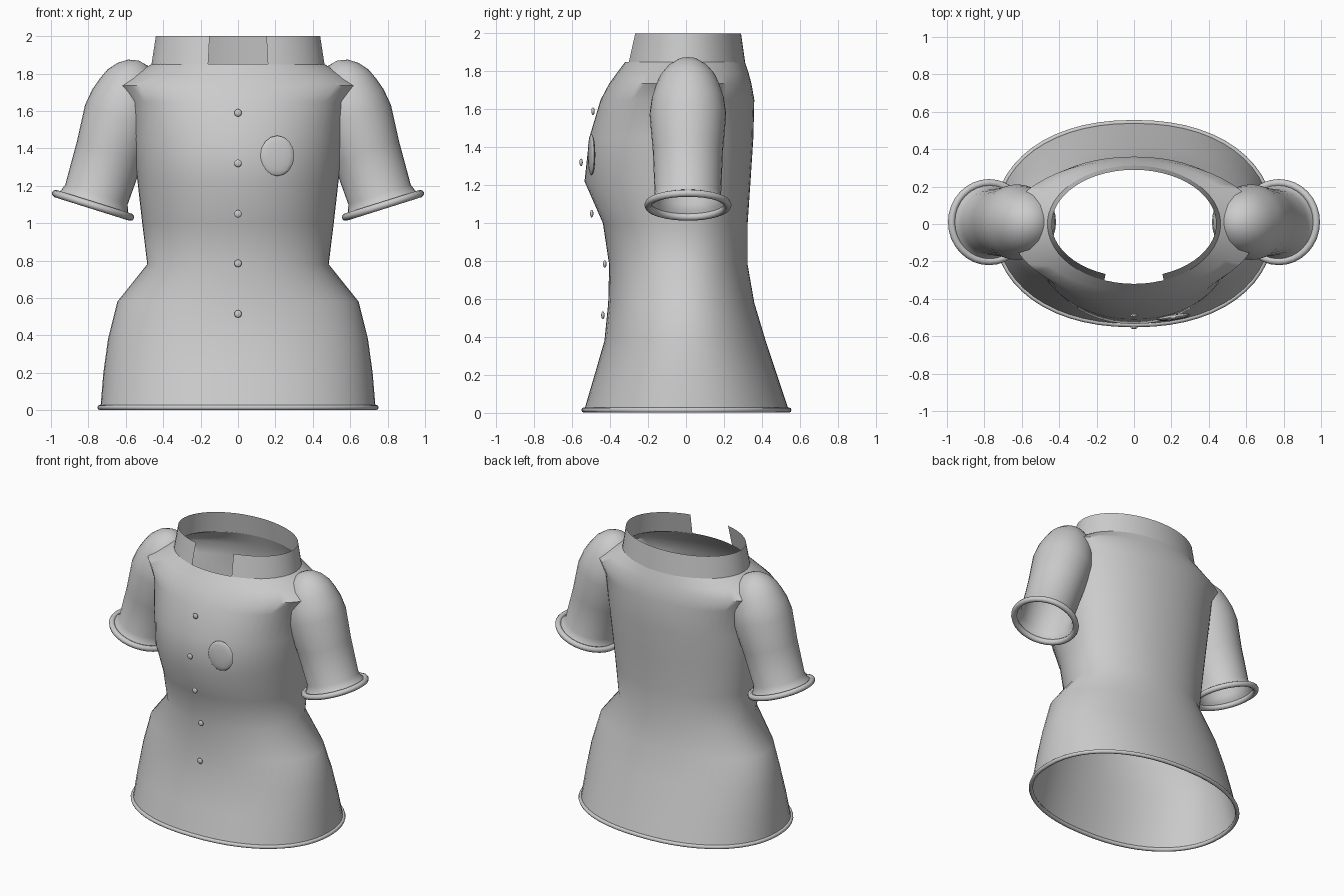
import bpy, bmesh, math
from mathutils import Matrix, Vector

if "Cube" in bpy.data.objects:
    bpy.data.objects.remove(bpy.data.objects["Cube"])

fabric = bpy.data.materials.new("light_grey_fabric")
fabric.diffuse_color = (0.6, 0.6, 0.6, 1)
fabric.use_nodes = True
fabric.node_tree.nodes["Principled BSDF"].inputs["Base Color"].default_value = fabric.diffuse_color


def finish(name, bm, angle=60):
    bmesh.ops.remove_doubles(bm, verts=bm.verts, dist=1e-5)
    bmesh.ops.recalc_face_normals(bm, faces=bm.faces)
    me = bpy.data.meshes.new(name)
    bm.to_mesh(me)
    bm.free()
    me.materials.append(fabric)
    for p in me.polygons:
        p.use_smooth = True
    me.set_sharp_from_angle(angle=math.radians(angle))
    ob = bpy.data.objects.new(name, me)
    bpy.context.collection.objects.link(ob)
    return ob


def loft(name, rings, closed=True):
    """Skin a list of rings of points with quads."""
    bm = bmesh.new()
    rows = [[bm.verts.new(p) for p in r] for r in rings]
    n = len(rows[0])
    for a, b in zip(rows, rows[1:]):
        for i in range(n if closed else n - 1):
            j = (i + 1) % n
            bm.faces.new((a[i], a[j], b[j], b[i]))
    return finish(name, bm)


def oval(z, rx, front, back, a0=0.0, a1=2 * math.pi, n=56, full=True, p=2.0):
    pts = []
    for i in range(n):
        t = a0 + (a1 - a0) * i / (n if full else n - 1)
        c, s = math.cos(t), math.sin(t)
        x = math.copysign(abs(c) ** (2 / p), c) * rx
        y = math.copysign(abs(s) ** (2 / p), s) * (back if s > 0 else front)
        pts.append(Vector((x, y, z)))
    return pts


def tube(name, path, r, n=8):
    """Closed round trim following a horizontal loop of points."""
    m = len(path)
    rings = []
    for k in range(n + 1):
        a = 2 * math.pi * k / n
        ring = []
        for i, q in enumerate(path):
            t = (path[(i + 1) % m] - path[i - 1]).normalized()
            out = t.cross(Vector((0, 0, 1)))
            ring.append(q + out * r * math.cos(a) + Vector((0, 0, r * math.sin(a))))
        rings.append(ring)
    return loft(name, rings)


# Bodice and skirt: height, half width, front depth, back depth, squareness
body = [(0.02, .735, .535, .54, 2.2), (0.20, .72, .482, .48, 2.15),
        (0.38, .695, .43, .42, 2.1), (0.58, .645, .41, .36, 2.0),
        (0.78, .485, .405, .325, 2.1), (1.00, .512, .438, .325, 2.1),
        (1.22, .537, .535, .34, 2.1), (1.45, .565, .51, .355, 2.1),
        (1.65, .592, .45, .36, 2.1), (1.735, .668, .405, .345, 2.0),
        (1.79, .57, .365, .33, 2.0), (1.85, .462, .32, .31, 2.0)]
loft("bodice", [oval(z, rx, f, b, p=p) for z, rx, f, b, p in body])

# Rolled hem
tube("hem_trim", oval(0.015, .738, .538, .542, p=2.2), 0.014)

# Standing collar with a gap at the front
gap = math.asin(.155 / .45)
a0, a1 = -math.pi / 2 + gap, 1.5 * math.pi - gap
loft("collar", [oval(1.845, .464, .322, .312, a0, a1, 49, False),
                oval(2.0, .44, .285, .29, a0, a1, 49, False)], closed=False)

# Sleeves: distance from the cuff, radius
profile = [(0, .205), (.025, .188), (.06, .175), (.30, .185), (.50, .202), (.59, .19),
           (.66, .168), (.715, .145), (.765, .105), (.80, .055), (.812, 0)]
for side, label in ((1, "left"), (-1, "right")):
    axis = Vector((-.30 * side, 0, .954)).normalized()
    u = Vector((.954 * side, 0, .30)).normalized()
    v = Vector((0, 1, 0))
    base = Vector((.775 * side, .01, 1.095))

    def ring(t, r, n=32):
        return [base + axis * t + (u * math.cos(2 * math.pi * i / n)
                + v * math.sin(2 * math.pi * i / n)) * r for i in range(n)]

    loft(label + "_sleeve", [ring(t, r) for t, r in profile])
    # Round cuff trim
    loft(label + "_cuff", [ring(.02 * math.sin(k * math.pi / 4),
         .21 + .02 * math.cos(k * math.pi / 4)) for k in range(9)])


def ellipsoid(name, loc, size, turn=0.0, tilt=0.0):
    bm = bmesh.new()
    bmesh.ops.create_uvsphere(bm, u_segments=16, v_segments=8, radius=1)
    m = (Matrix.Translation(loc) @ Matrix.Rotation(turn, 4, 'Z')
         @ Matrix.Rotation(tilt, 4, 'X') @ Matrix.Diagonal((*size, 1)))
    bmesh.ops.transform(bm, matrix=m, verts=bm.verts)
    finish(name, bm)


# Front buttons
for i, (y, z) in enumerate([(-.49, 1.59), (-.553, 1.32), (-.497, 1.05),
                            (-.428, .785), (-.438, .515)]):
    ellipsoid("button_%d" % (i + 1), (0, y, z), (.02, .009, .02))

# Oval chest badge
ellipsoid("chest_badge", (.21, -.498, 1.36), (.092, .016, .108), math.radians(8))
